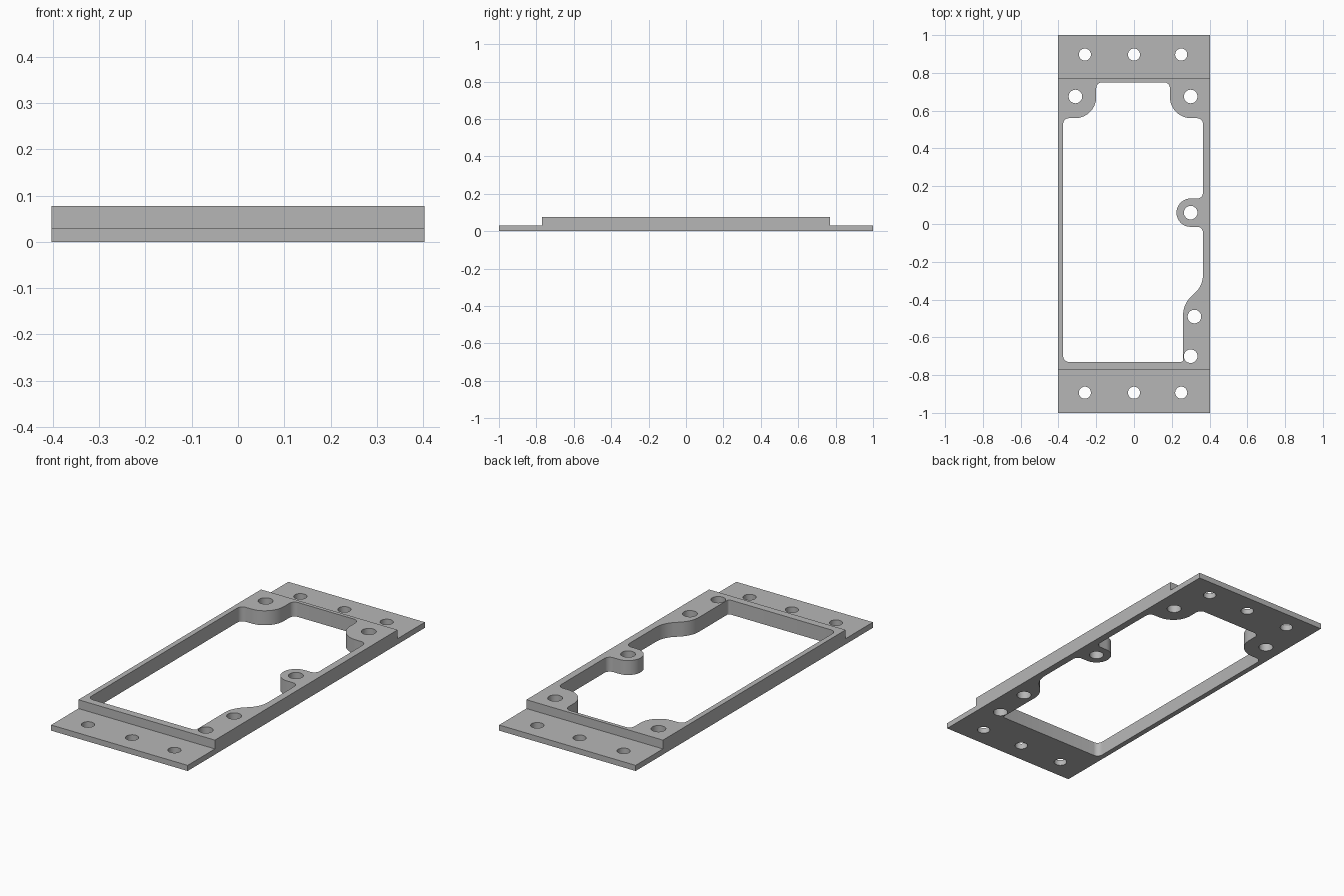
import bpy, bmesh, math
from mathutils import Vector

cube = bpy.data.objects.get("Cube")
if cube:
    bpy.data.objects.remove(cube, do_unlink=True)

HALF_W, STEP, FLANGE_Z, TOP_Z = 0.403, 0.77, 0.03, 0.077

grey = bpy.data.materials.new("plain grey")
grey.use_nodes = True
colour = (0.47, 0.47, 0.47, 1)
grey.diffuse_color = colour
grey.node_tree.nodes["Principled BSDF"].inputs["Base Color"].default_value = colour


def prism(name, outline, offset):
    """Extrude a closed outline of 3D points along an offset."""
    bm = bmesh.new()
    face = bm.faces.new([bm.verts.new(p) for p in outline])
    new = bmesh.ops.extrude_face_region(bm, geom=[face])["geom"]
    bmesh.ops.translate(bm, vec=offset, verts=[v for v in new if isinstance(v, bmesh.types.BMVert)])
    bmesh.ops.recalc_face_normals(bm, faces=bm.faces)
    mesh = bpy.data.meshes.new(name)
    bm.to_mesh(mesh)
    bm.free()
    mesh.materials.append(grey)
    obj = bpy.data.objects.new(name, mesh)
    bpy.context.collection.objects.link(obj)
    return obj


def fillet(corners, z):
    """Round each corner (x, y, radius) of a polygon with an arc."""
    points = []
    for i, (x, y, r) in enumerate(corners):
        here = Vector((x, y))
        a = (Vector(corners[i - 1][:2]) - here).normalized()
        b = (Vector(corners[(i + 1) % len(corners)][:2]) - here).normalized()
        half = a.angle(b) / 2
        centre = here + (a + b).normalized() * r / math.sin(half)
        start = here + a * r / math.tan(half) - centre
        end = here + b * r / math.tan(half) - centre
        sweep = math.atan2(start.cross(end), start.dot(end))
        steps = max(4, round(abs(sweep) * r * 60) + 4)
        for k in range(steps + 1):
            t = sweep * k / steps
            c, s = math.cos(t), math.sin(t)
            points.append((centre.x + c * start.x - s * start.y,
                           centre.y + s * start.x + c * start.y, z))
    return points


# Stepped body: raised frame between two thin end flanges
half_profile = [(1, 0), (1, FLANGE_Z), (STEP, FLANGE_Z), (STEP, TOP_Z)]
profile = half_profile + [(-y, z) for y, z in reversed(half_profile)]
body = prism("mounting_frame", [(-HALF_W, y, z) for y, z in profile], (2 * HALF_W, 0, 0))

# Central opening, leaving lobes around the screw holes
opening = [
    (-0.375, -0.73, 0.03), (0.26, -0.73, 0.012),
    (0.26, -0.425, 0.13), (0.365, -0.325, 0.13),
    (0.365, -0.015, 0.03), (0.225, -0.015, 0.0745), (0.225, 0.135, 0.0745), (0.365, 0.135, 0.03),
    (0.365, 0.56, 0.03), (0.19, 0.56, 0.113), (0.19, 0.75, 0.03),
    (-0.20, 0.75, 0.03), (-0.20, 0.56, 0.113), (-0.375, 0.56, 0.03),
]
cutters = [prism("opening_cutter", fillet(opening, -0.1), (0, 0, 0.3))]


# Screw holes
def hole(x, y, r):
    ring = [(x + r * math.cos(math.tau * k / 32), y + r * math.sin(math.tau * k / 32), -0.1)
            for k in range(32)]
    cutters.append(prism("hole_cutter", ring, (0, 0, 0.3)))


for x in (-0.26, 0, 0.25):
    for y in (-0.893, 0.897):
        hole(x, y, 0.032)
for x, y in [(-0.31, 0.675), (0.30, 0.675), (0.30, 0.06), (0.32, -0.49), (0.30, -0.70)]:
    hole(x, y, 0.036)

# Cut everything, then drop the cutters
for cutter in cutters:
    cutter.hide_render = True
    mod = body.modifiers.new("cut", 'BOOLEAN')
    mod.operation, mod.solver, mod.object = 'DIFFERENCE', 'EXACT', cutter
bpy.ops.object.select_all(action='DESELECT')
bpy.context.view_layer.objects.active = body
body.select_set(True)
for mod in list(body.modifiers):
    bpy.ops.object.modifier_apply(modifier=mod.name)
for cutter in cutters:
    bpy.data.objects.remove(cutter, do_unlink=True)
bpy.ops.object.shade_smooth_by_angle(angle=math.radians(30))
